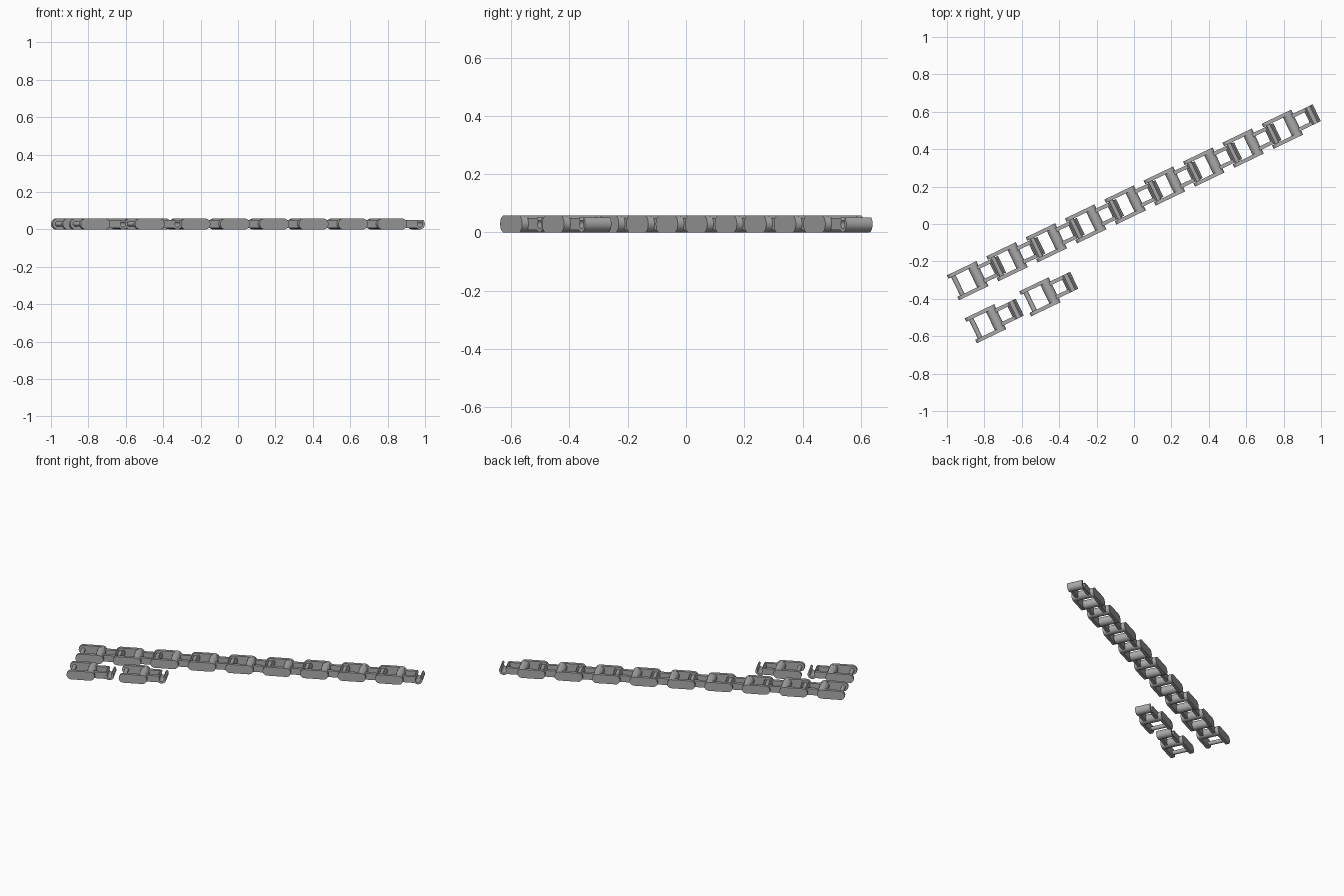
import bpy, bmesh, math
from mathutils import Matrix

if "Cube" in bpy.data.objects:
    bpy.data.objects.remove(bpy.data.objects["Cube"])

PITCH = 0.1167      # pin to roller, and roller to clip
R = 0.029           # half height of the side plates
ANGLE = math.radians(25.7)

steel = bpy.data.materials.new("grey_steel")
steel.diffuse_color = (0.4, 0.4, 0.4, 1)
steel.use_nodes = True
steel.node_tree.nodes["Principled BSDF"].inputs["Base Color"].default_value = steel.diffuse_color


def arc(cx, r, a0, a1, n):
    """Points of an arc in the link's side profile."""
    return [(cx + r * math.cos(math.radians(a0 + (a1 - a0) * i / n)),
             r * math.sin(math.radians(a0 + (a1 - a0) * i / n))) for i in range(n + 1)]


def stadium(x0, x1, r):
    return arc(x1, r, -90, 90, 16) + arc(x0, r, 90, 270, 16)


def circle(cx, r):
    return arc(cx, r, 0, 360, 32)[:-1]


def extrude(name, profile, y0, y1, place):
    """Extrude a side profile across the chain's width and place it."""
    bm = bmesh.new()
    face = bm.faces.new([bm.verts.new((x, y0, z)) for x, z in profile])
    ext = bmesh.ops.extrude_face_region(bm, geom=[face])
    verts = [v for v in ext["geom"] if isinstance(v, bmesh.types.BMVert)]
    bmesh.ops.translate(bm, vec=(0, y1 - y0, 0), verts=verts)
    bmesh.ops.recalc_face_normals(bm, faces=bm.faces)
    mesh = bpy.data.meshes.new(name)
    bm.to_mesh(mesh)
    bm.free()
    mesh.materials.append(steel)
    ob = bpy.data.objects.new(name, mesh)
    bpy.context.collection.objects.link(ob)
    ob.matrix_world = place
    bpy.ops.object.select_all(action='DESELECT')
    ob.select_set(True)
    bpy.context.view_layer.objects.active = ob
    bpy.ops.object.shade_smooth_by_angle(angle=math.radians(35))


def link(x, y):
    """One snap-on link, centred on its outer plates."""
    place = Matrix.Translation((x, y, R)) @ Matrix.Rotation(ANGLE, 4, 'Z')
    h = PITCH / 2
    clip_x = 1.5 * PITCH
    for s in (-1, 1):
        # wide outer plates, then narrow inner bars
        extrude("outer_plate", stadium(-h, h, R), s * 0.054, s * 0.074, place)
        extrude("inner_bar", [(h, -0.021), (clip_x - 0.019, -0.021),
                              (clip_x - 0.019, 0.021), (h, 0.021)],
                s * 0.030, s * 0.050, place)
    # pin at one end, thick roller in the middle
    extrude("pin", circle(-h, 0.013), -0.055, 0.055, place)
    extrude("roller", circle(h, 0.0285), -0.055, 0.055, place)
    # clip open at the top, which snaps over the next pin
    extrude("clip", arc(clip_x, 0.0285, 130, 410, 32) + arc(clip_x, 0.0155, 410, 130, 32),
            -0.050, 0.050, place)


# long run of joined links
for i in range(9):
    d = 2 * PITCH * i
    link(-0.889 + d * math.cos(ANGLE), -0.303 + d * math.sin(ANGLE))

# two loose links
link(-0.794, -0.533)
link(-0.503, -0.389)
